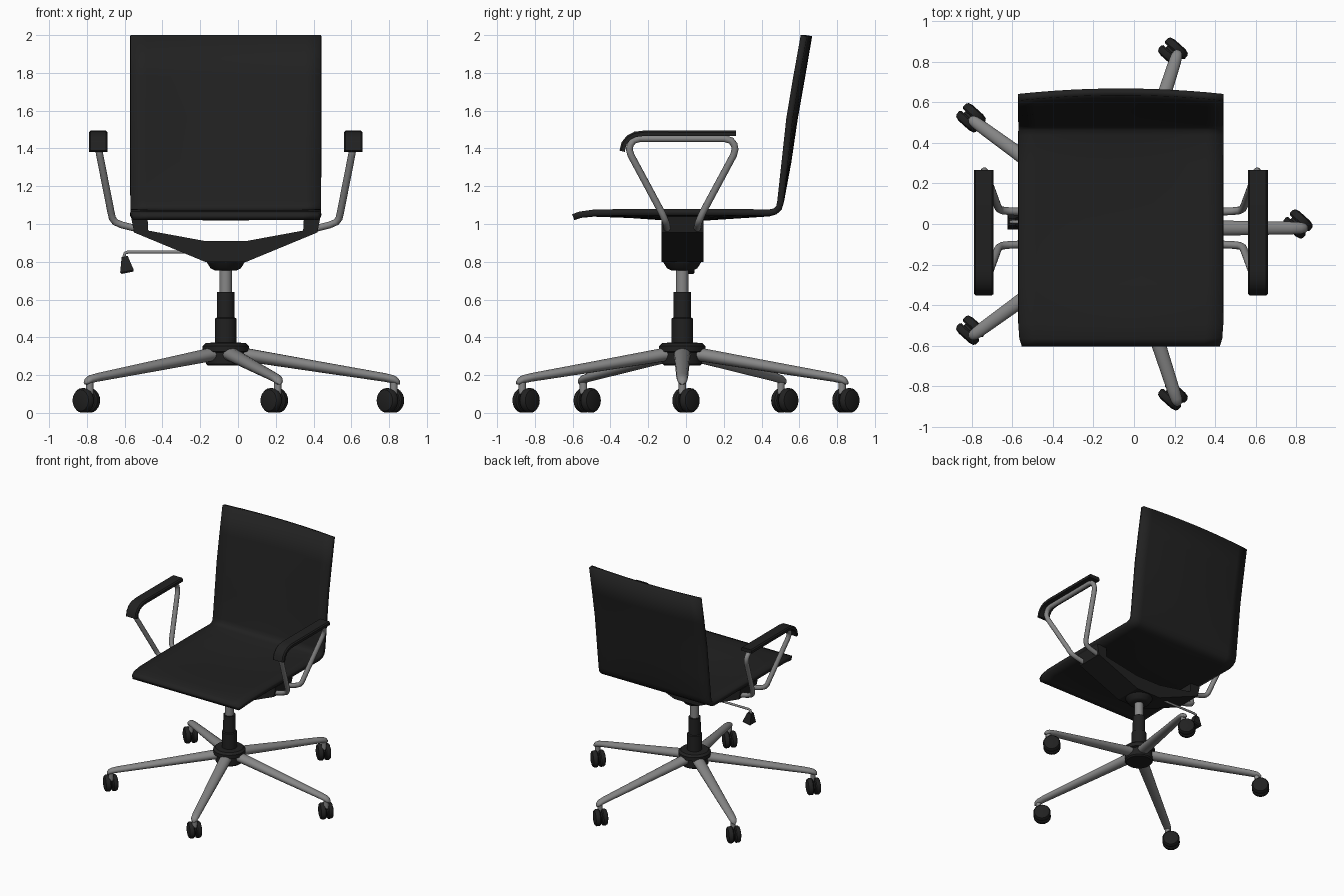
import bpy, bmesh, math
from mathutils import Matrix, Vector

if "Cube" in bpy.data.objects:
    bpy.data.objects.remove(bpy.data.objects["Cube"])

CX, CY = -0.065, -0.02   # axis of the column


def material(name, v):
    m = bpy.data.materials.new(name)
    m.diffuse_color = (v, v, v, 1)
    m.use_nodes = True
    m.node_tree.nodes["Principled BSDF"].inputs["Base Color"].default_value = m.diffuse_color
    return m


BLACK = material("black", 0.015)
SILVER = material("silver_grey", 0.24)


def finish(ob, mat, angle=35):
    ob.data.materials.clear()
    ob.data.materials.append(mat)
    bpy.ops.object.select_all(action='DESELECT')
    ob.select_set(True)
    bpy.context.view_layer.objects.active = ob
    if ob.type == 'CURVE':
        bpy.ops.object.convert(target='MESH')
        ob = bpy.context.view_layer.objects.active
    bpy.ops.object.shade_smooth_by_angle(angle=math.radians(angle))
    return ob


def loft(name, rings, mat, capped=True, angle=35):
    """Skin closed rings (capped) or open rows (sheet)."""
    bm = bmesh.new()
    vs = [[bm.verts.new(p) for p in r] for r in rings]
    n = len(rings[0])
    for a, b in zip(vs, vs[1:]):
        for i in range(n if capped else n - 1):
            j = (i + 1) % n
            bm.faces.new((a[i], a[j], b[j], b[i]))
    if capped:
        bm.faces.new(vs[0][::-1])
        bm.faces.new(vs[-1])
    bmesh.ops.recalc_face_normals(bm, faces=bm.faces)
    me = bpy.data.meshes.new(name)
    bm.to_mesh(me)
    bm.free()
    ob = bpy.data.objects.new(name, me)
    bpy.context.collection.objects.link(ob)
    return finish(ob, mat, angle)


def lathe(name, profile, mat, matrix, n=28):
    """Turned solid: profile of (radius, height) about local z."""
    rings = [[matrix @ Vector((r * math.cos(2 * math.pi * k / n),
                               r * math.sin(2 * math.pi * k / n), z))
              for k in range(n)] for r, z in profile]
    return loft(name, rings, mat)


def tube(name, pts, r, mat):
    cu = bpy.data.curves.new(name, 'CURVE')
    cu.dimensions = '3D'
    cu.bevel_depth = r
    cu.bevel_resolution = 3
    cu.use_fill_caps = True
    sp = cu.splines.new('POLY')
    sp.points.add(len(pts) - 1)
    for p, q in zip(sp.points, pts):
        p.co = (*q, 1)
    ob = bpy.data.objects.new(name, cu)
    bpy.context.collection.objects.link(ob)
    return finish(ob, mat, 50)


AXIS = Matrix.Translation((CX, CY, 0))

# seat and back: one bent shell, (y, z, half width, dip down, bulge back)
side = [(-0.597, 1.036, .488, 0, 0), (-0.56, 1.049, .5, 0, 0),
        (-0.49, 1.059, .505, .003, 0), (-0.3, 1.063, .505, .014, 0),
        (-0.1, 1.063, .505, .028, 0), (0.1, 1.063, .505, .028, 0),
        (0.3, 1.062, .505, .014, 0), (0.44, 1.06, .505, .003, 0),
        (0.472, 1.067, .505, 0, 0), (0.492, 1.085, .505, 0, 0),
        (0.5, 1.12, .505, 0, .002), (0.523, 1.33, .505, 0, .018),
        (0.548, 1.56, .505, 0, .027), (0.585, 1.78, .505, 0, .029),
        (0.624, 1.997, .505, 0, .027)]
rows = []
for y, z, w, dip, bulge in side:
    rows.append([])
    for k in range(13):
        u = k / 6 - 1
        f = 1 - u * u
        rows[-1].append((CX + u * w, y + bulge * f, z - dip * f))
shell = loft("seat_and_back_shell", rows, BLACK, capped=False)
mod = shell.modifiers.new("thickness", 'SOLIDIFY')
mod.thickness = 0.034
mod.offset = 0

# bracket under the seat: front profile extruded in depth
half = [(.11, .80), (.485, .955), (.502, 1.04), (.415, 1.05), (.41, .965), (.11, .91)]
prof = half + [(-x, z) for x, z in reversed(half)]
loft("seat_bracket", [[(CX + x, y, z) for x, z in prof] for y in (-0.13, 0.092)],
     BLACK, angle=20)
lathe("bracket_cone", [(.06, .755), (.08, .765), (.105, .805)], BLACK, AXIS)

# column
lathe("gas_lift_rod", [(.033, .6), (.033, .77)], SILVER, AXIS)
lathe("column_sleeve", [(.056, .35), (.056, .5), (.047, .505), (.046, .64)], BLACK, AXIS)
lathe("base_hub", [(.095, .25), (.105, .26), (.105, .32), (.122, .325),
                   (.122, .355), (.105, .37), (.05, .373)], BLACK, AXIS)

# five legs with castors; all castors trail the same way
leg = [(.06, .312, .046, .036), (.11, .307, .045, .036), (.5, .243, .037, .029),
       (.84, .188, .031, .023), (.89, .177, .028, .022), (.91, .168, .022, .019),
       (.922, .16, .01, .01)]
wheel = [(.03, .006), (.058, .006), (.065, .014), (.065, .034), (.057, .046), (.035, .052)]
for i in range(5):
    a = math.radians(72 * i)
    rot = AXIS @ Matrix.Rotation(a, 4, 'Z')
    rings = []
    for x, z, w, h in leg:
        rings.append([])
        for k in range(16):
            t = 2 * math.pi * k / 16
            rings[-1].append(rot @ Vector((x, w * math.cos(t), z + h * math.sin(t))))
    loft(f"base_leg_{i}", rings, SILVER, angle=50)
    stem = rot @ Vector((.89, 0, 0))
    lathe(f"castor_stem_{i}", [(.02, .1), (.02, .175)], SILVER,
          Matrix.Translation(stem), 14)
    c = stem + Vector((-.018, .02, .066))
    for s, turn in ((0, 'a'), (180, 'b')):
        m = (Matrix.Translation(c) @ Matrix.Rotation(math.radians(48 + s), 4, 'Z')
             @ Matrix.Rotation(math.pi / 2, 4, 'Y'))
        lathe(f"castor_wheel_{i}{turn}", wheel, BLACK, m, 20)
    m = (Matrix.Translation(c) @ Matrix.Rotation(math.radians(48), 4, 'Z')
         @ Matrix.Rotation(math.pi / 2, 4, 'Y'))
    lathe(f"castor_core_{i}", [(.042, -.012), (.042, .012)], BLACK, m, 16)

# arms: half loop mirrored front to back, then left to right
arm = [(.47, .08, .975), (.55, .083, .995), (.585, .087, 1.01), (.6, .095, 1.03),
       (.607, .108, 1.06), (.667, .272, 1.365), (.672, .28, 1.395), (.674, .275, 1.42),
       (.675, .258, 1.442), (.675, .225, 1.452)]
pad = [(-.338, 1.385), (-.328, 1.425), (-.305, 1.455), (-.27, 1.474), (-.22, 1.48),
       (.265, 1.479)]
for s, side_name in ((-1, "left"), (1, "right")):
    loop = [(CX + s * x, CY - y, z) for x, y, z in arm]
    loop += [(CX + s * x, CY + y, z) for x, y, z in reversed(arm)]
    tube(f"arm_tube_{side_name}", loop, .019, SILVER)
    rings = []
    for k, (y, z) in enumerate(pad):
        p, q = pad[max(k - 1, 0)], pad[min(k + 1, len(pad) - 1)]
        d = Vector((q[0] - p[0], q[1] - p[1])).normalized()
        ny, nz = -d.y, d.x
        sect = [(-.049, -.014), (.049, -.014), (.049, .006), (.04, .015),
                (-.04, .015), (-.049, .006)]
        rings.append([(CX + s * .675 + u, y + ny * v, z + nz * v) for u, v in sect])
    loft(f"arm_pad_{side_name}", rings, BLACK)

# height lever and its knob
tube("height_lever", [(-.15, .01, .852), (-.58, .01, .852), (-.598, .01, .846),
                      (-.606, .01, .82)], .009, SILVER)
knob = [(-.6, .828, .016, .018), (-.588, .75, .036, .036), (-.585, .742, .03, .03)]
loft("lever_knob", [[(x + w * a, .01 + d * b, z + w * a * .2)
                     for a, b in ((-1, -1), (1, -1), (1, 1), (-1, 1))]
                    for x, z, w, d in knob], BLACK)
